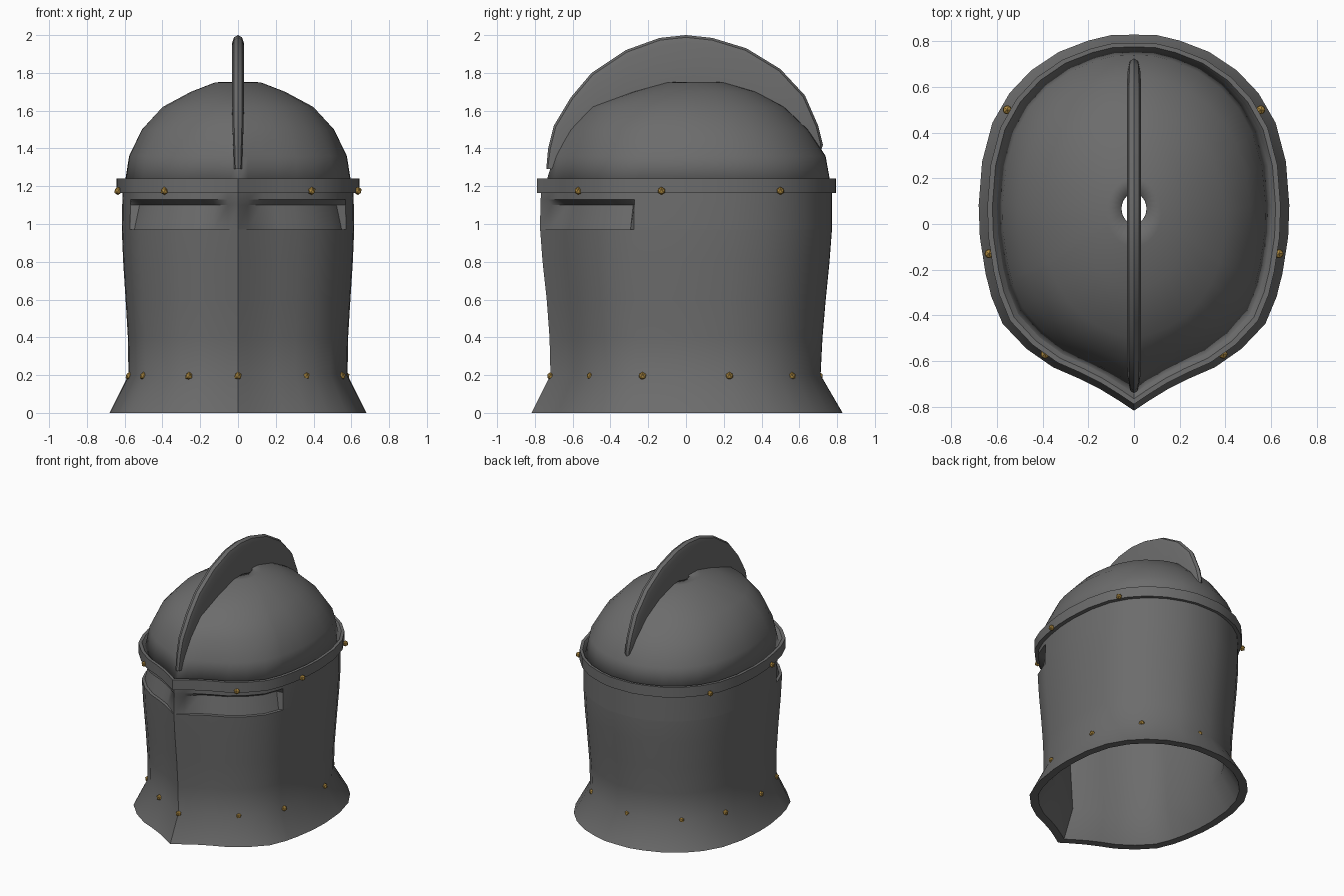
import bpy, bmesh, math
from mathutils import Matrix, Vector

cube = bpy.data.objects.get("Cube")
if cube:
    bpy.data.objects.remove(cube, do_unlink=True)


def material(name, rgb, metallic=0.0):
    m = bpy.data.materials.new(name)
    m.use_nodes = True
    m.diffuse_color = (*rgb, 1)
    m.node_tree.nodes["Principled BSDF"].inputs["Base Color"].default_value = (*rgb, 1)
    return m


steel = material("dark steel", (0.15, 0.15, 0.15))
brass = material("brass", (0.42, 0.25, 0.05))

# Plan outline: half of a pointed egg, front tip to back, then mirrored
half = [(0, -.82), (.06, -.78), (.15, -.725), (.24, -.68), (.355, -.63), (.47, -.55),
        (.575, -.44), (.625, -.32), (.632, -.29), (.65, -.22), (.675, -.06), (.68, .08),
        (.665, .27), (.62, .44), (.545, .57), (.45, .67), (.33, .75), (.2, .8),
        (.1, .824), (0, .826)]
outline = half + [(-x, y) for x, y in half[-2:0:-1]]


def ring(z, xr, front, back, rounding=0.0, inset=0.0):
    """Outline fitted to a width and a front and back limit; it can blend to an ellipse."""
    pts = []
    for x, y in outline:
        u, v = x / .68, y / .823
        a = Vector((u, v)).normalized()
        u, v = u + (a.x - u) * rounding, v + (a.y - v) * rounding
        k = 1.0
        if inset and y < -.3:  # eye recess, fading out at the front ridge
            k = 1 - inset * min(1, abs(x) / .15)
        pts.append(Vector((u * xr * k, ((front + back) / 2 + v * (back - front) / 2) * k, z)))
    return pts


def add_object(name, bm, mat, smooth=True):
    bmesh.ops.recalc_face_normals(bm, faces=bm.faces)
    me = bpy.data.meshes.new(name)
    bm.to_mesh(me)
    bm.free()
    me.materials.append(mat)
    ob = bpy.data.objects.new(name, me)
    bpy.context.collection.objects.link(ob)
    if smooth:
        bpy.ops.object.select_all(action='DESELECT')
        ob.select_set(True)
        bpy.context.view_layer.objects.active = ob
        bpy.ops.object.shade_smooth_by_angle(angle=math.radians(38))
    return ob


def loft(name, rings, mat, loop=False, caps=False):
    bm = bmesh.new()
    rows = [[bm.verts.new(p) for p in r] for r in rings]
    pairs = list(zip(rows, rows[1:])) + ([(rows[-1], rows[0])] if loop else [])
    for a, b in pairs:
        n = len(a)
        for i in range(n):
            j = (i + 1) % n
            bm.faces.new((a[i], a[j], b[j], b[i]))
    if caps:
        bm.faces.new(rows[0])
        bm.faces.new(rows[-1])
    return add_object(name, bm, mat)


# Face and neck shell: inner wall, flared rim, outer wall with the eye recess
loft("helmet_body", [
    ring(1.2, .565, -.71, .72), ring(.8, .56, -.705, .705), ring(.2, .53, -.66, .66),
    ring(0, .625, -.755, .77),
    ring(0, .68, -.82, .826), ring(.2, .58, -.72, .71), ring(.4, .583, -.725, .72),
    ring(.6, .595, -.74, .737), ring(.8, .608, -.762, .757), ring(.97, .615, -.775, .77),
    ring(.972, .615, -.775, .77, inset=.03), ring(1.1, .613, -.774, .77, inset=.075),
    ring(1.13, .612, -.772, .77), ring(1.2, .61, -.77, .77)], steel, loop=True)

# Skull dome, open at the crown
dome = loft("dome", [
    ring(1.2, .602, -.75, .765), ring(1.36, .577, -.70, .737, .25),
    ring(1.5, .51, -.62, .645, .5), ring(1.62, .4, -.5, .52, .8),
    ring(1.7, .25, -.28, .37, 1), ring(1.75, .12, -.1, .2, 1),
    ring(1.752, .055, 0, .135, 1)], steel)
thick = dome.modifiers.new("thickness", 'SOLIDIFY')
thick.thickness = .025
thick.offset = -1

# Brow band with a sunken inner edge
loft("brow_band", [
    ring(1.165, .6, -.75, .755), ring(1.165, .642, -.792, .79), ring(1.242, .642, -.792, .79),
    ring(1.242, .62, -.768, .772), ring(1.215, .598, -.742, .757)], steel, loop=True)

# Crest: thin fin over the dome, rounded along its outer edge
arc = [(-.74, 1.29), (-.73, 1.4), (-.7, 1.52), (-.61, 1.67), (-.5, 1.8), (-.32, 1.92),
       (-.14, 1.985), (0, 2), (.14, 1.985), (.32, 1.93), (.5, 1.82), (.63, 1.68),
       (.7, 1.52), (.725, 1.42), (.71, 1.37)]
center = Vector((0, 0, 1.3))
sections = []
for y, z in arc:
    h = (z - 1.3) / .7
    w = .02 + .011 * min(1, 2.5 * max(h, 0))
    outer = Vector((0, y, z))
    inner = center.lerp(outer, .93 - .33 * h)
    side = Vector((w, 0, 0))
    rim = outer.lerp(inner, min(.5, .04 / (outer - inner).length))
    lip = outer.lerp(rim, .3)
    sections.append([inner + side, rim + side, lip + side * .7, outer,
                     lip - side * .7, rim - side, inner - side])
loft("crest", sections, steel, caps=True)


# Rivets
def rivets(name, places, z):
    bm = bmesh.new()
    for x, y in places:
        bmesh.ops.create_icosphere(bm, subdivisions=1, radius=.022,
                                   matrix=Matrix.Translation((x, y, z)))
    add_object(name, bm, brass, smooth=False)


rivets("neck_rivets", [(0, -.715), (.36, -.505), (.55, -.23), (.57, .23), (.4, .56), (0, .705),
                       (-.37, .58), (-.55, .31), (-.575, -.08), (-.5, -.37), (-.26, -.575)], .195)
rivets("band_rivets", [(s * x, y) for s in (1, -1)
                       for x, y in ((.39, -.57), (.635, -.13), (.555, .5))], 1.175)
